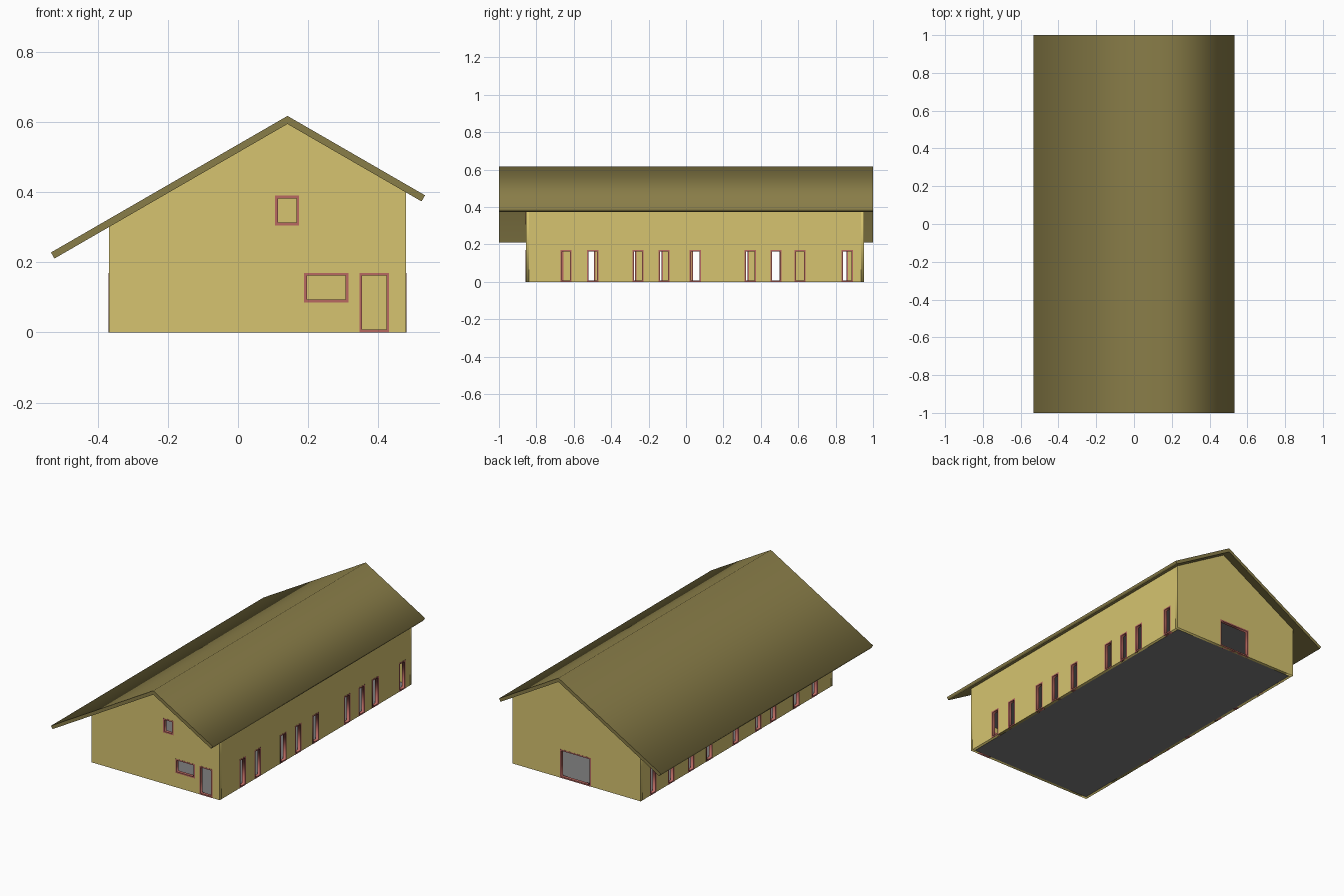
import bpy
from math import radians, tan

if "Cube" in bpy.data.objects:
    bpy.data.objects.remove(bpy.data.objects["Cube"])

def material(name, rgb):
    m = bpy.data.materials.new(name)
    m.diffuse_color = (*rgb, 1)
    m.use_nodes = True
    m.node_tree.nodes["Principled BSDF"].inputs["Base Color"].default_value = m.diffuse_color
    return m

WALL = material("wall_paint", (0.67, 0.55, 0.16))
ROOF = material("roof_tile", (0.25, 0.205, 0.065))
FRAME = material("frame_red", (0.48, 0.14, 0.12))
FLOOR = material("floor_grey", (0.21, 0.21, 0.21))

FACE_Y = (radians(90), 0, 0)              # profile drawn in x, z
FACE_X = (radians(90), 0, radians(90))    # profile drawn in y, z

def rect(a, b, c, d, inset=0.0):
    i = inset
    return [(a + i, c + i), (b - i, c + i), (b - i, d - i), (a + i, d - i)]

def panel(name, loops, depth, loc, rot, mat):
    """Filled outline (first loop) with holes (other loops), given a depth."""
    cu = bpy.data.curves.new(name, 'CURVE')
    cu.dimensions = '2D'
    cu.fill_mode = 'BOTH'
    cu.extrude = depth / 2
    for pts in loops:
        s = cu.splines.new('POLY')
        s.points.add(len(pts) - 1)
        for p, (u, v) in zip(s.points, pts):
            p.co = (u, v, 0, 1)
        s.use_cyclic_u = True
    ob = bpy.data.objects.new(name, cu)
    ob.location, ob.rotation_euler = loc, rot
    bpy.context.collection.objects.link(ob)
    bpy.ops.object.select_all(action='DESELECT')
    ob.select_set(True)
    bpy.context.view_layer.objects.active = ob
    bpy.ops.object.convert(target='MESH')
    ob = bpy.context.object
    ob.data.materials.clear()
    ob.data.materials.append(mat)
    return ob

T = 0.017                                  # wall thickness
X0, X1, Y0, Y1 = -0.368, 0.479, -0.856, 0.952
RX, RZ = 0.141, 0.594                      # ridge, underside of roof
K = tan(radians(30))
def under(x):
    return RZ - K * abs(x - RX)

def wall(name, outline, openings, loc, rot):
    """Wall panel with openings, each lined by a thin frame."""
    holes = [rect(*o, inset=0.003) for o in openings]
    panel(name, [outline] + holes, T, loc, rot, WALL)
    for i, o in enumerate(openings):
        panel(f"{name}_frame_{i + 1}", [rect(*o), rect(*o, inset=0.008)],
              T + 0.002, loc, rot, FRAME)

# Gable walls
gable = [(X0, 0), (X1, 0), (X1, under(X1)), (RX, RZ), (X0, under(X0))]
wall("front_wall", gable,
     [(0.346, 0.431, 0, 0.17), (0.188, 0.315, 0.086, 0.17), (0.106, 0.174, 0.305, 0.39)],
     (0, Y0 + T / 2, 0), FACE_Y)
wall("back_wall", gable, [(-0.04, 0.164, 0, 0.17)], (0, Y1 - T / 2, 0), FACE_Y)

# Long side walls with rows of narrow openings
right_row = [-0.642, -0.498, -0.257, -0.118, 0.049, 0.343, 0.481, 0.61, 0.862]
left_row = [-0.685, -0.514, -0.295, -0.153, 0.06, 0.306, 0.478, 0.667, 0.836]
for name, x, cx, row in (("right_wall", X1, X1 - T / 2, right_row),
                         ("left_wall", X0, X0 + T / 2, left_row)):
    wall(name, rect(Y0 + T, Y1 - T, 0, under(x)),
         [(y - 0.03, y + 0.03, 0, 0.17) for y in row], (cx, 0, 0), FACE_X)

# Ground floor and upper floor slabs
inner = rect(X0 + T, X1 - T, Y0 + T, Y1 - T)
panel("ground_floor", [inner], 0.004, (0, 0, 0.002), (0, 0, 0), FLOOR)
panel("upper_floor", [inner], 0.017, (0, 0, 0.211), (0, 0, 0), FLOOR)

# Asymmetric gable roof, ends cut square to the slope
E, TOP = 0.533, 0.617
zl, zr = TOP - K * (E + RX), TOP - K * (E - RX)
roof = [(-E, zl), (-E + 0.01, under(-E + 0.01)), (RX, RZ),
        (E - 0.01, under(E - 0.01)), (E, zr), (RX, TOP)]
panel("roof", [roof], 2.0, (0, 0, 0), FACE_Y, ROOF)
